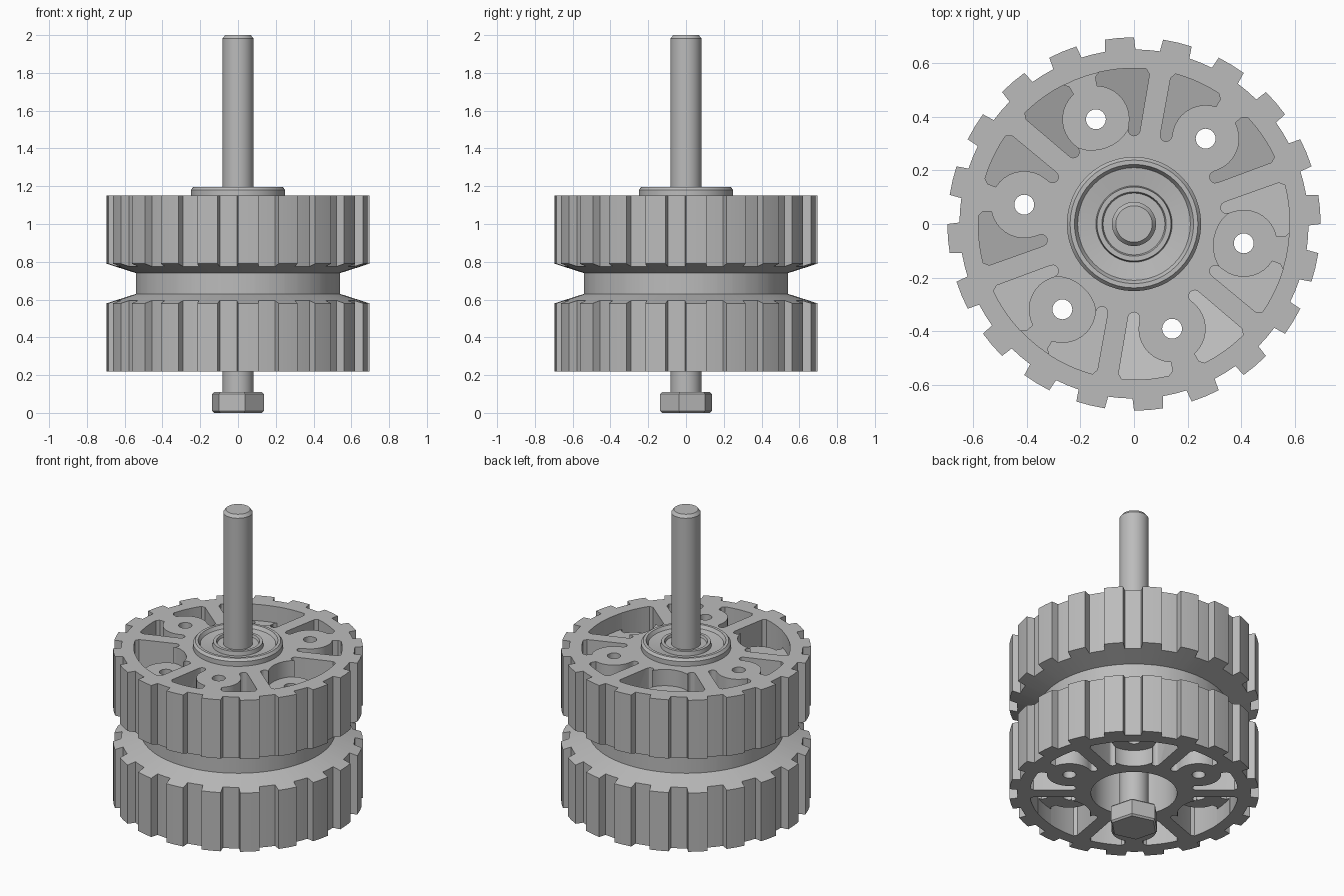
import bpy, bmesh
from math import sin, cos, radians, pi

if "Cube" in bpy.data.objects:
    bpy.data.objects.remove(bpy.data.objects["Cube"], do_unlink=True)

grey = bpy.data.materials.new("plain grey")
grey.use_nodes = True
COLOUR = (0.5, 0.5, 0.5, 1)
grey.diffuse_color = COLOUR
grey.node_tree.nodes["Principled BSDF"].inputs["Base Color"].default_value = COLOUR

MID = 0.685      # height of the groove centre
FACE = 0.465     # half thickness of the wheel
RIM = 0.695
CORE = 0.54
HOLE_R = 0.415   # distance of the bolt holes from the axis


def polar(r, deg, cx=0, cy=0):
    return (cx + r * cos(radians(deg)), cy + r * sin(radians(deg)))


def arc(r, a, b, n, cx=0, cy=0):
    return [polar(r, a + (b - a) * i / (n - 1), cx, cy) for i in range(n)]


def finish(name, bm):
    bmesh.ops.recalc_face_normals(bm, faces=bm.faces[:])
    mesh = bpy.data.meshes.new(name)
    bm.to_mesh(mesh)
    bm.free()
    mesh.materials.append(grey)
    ob = bpy.data.objects.new(name, mesh)
    bpy.context.collection.objects.link(ob)
    return ob


def loft(bm, rings):
    """Skin a stack of equal-length closed rings and cap both ends."""
    loops = [[bm.verts.new(p) for p in ring] for ring in rings]
    n = len(loops[0])
    for low, high in zip(loops, loops[1:]):
        for i in range(n):
            j = (i + 1) % n
            bm.faces.new((low[i], low[j], high[j], high[i]))
    bm.faces.new(loops[0][::-1])
    bm.faces.new(loops[-1])


def lathe(bm, profile, n=48, turn=0, cx=0, cy=0):
    loft(bm, [[(*polar(r, turn + 360 * i / n, cx, cy), z) for i in range(n)]
              for r, z in profile])


def prism(bm, outline, angle, side, floor):
    """Vertical cutter from a floor(x) height out past the wheel face."""
    c, s = cos(radians(angle)), sin(radians(angle))
    low, high = [], []
    for x, y in outline:
        px, py = x * c - y * s, x * s + y * c
        low.append((px, py, MID + side * floor(x)))
        high.append((px, py, MID + side * (FACE + 0.04)))
    loft(bm, [low, high])


def cut(target, cutter):
    cutter.hide_render = True
    mod = target.modifiers.new("cut", 'BOOLEAN')
    mod.operation = 'DIFFERENCE'
    mod.solver = 'EXACT'
    mod.object = cutter
    bpy.context.view_layer.objects.active = target
    bpy.ops.object.modifier_apply(modifier=mod.name)
    bpy.data.objects.remove(cutter, do_unlink=True)


def smooth(ob):
    bpy.ops.object.select_all(action='DESELECT')
    ob.select_set(True)
    bpy.context.view_layer.objects.active = ob
    bpy.ops.object.shade_smooth_by_angle(angle=radians(25))


# Toothed wheel with a V groove round the middle
tooth = []
for k in range(20):
    a = 4.5 + 18 * k
    tooth += arc(RIM, a - 4.5, a + 4.5, 3) + arc(0.65, a + 5, a + 13, 3)
core = []
for x, y in tooth:
    f = CORE / (x * x + y * y) ** 0.5
    core.append((x * f, y * f))


def cone(p):
    return 0.055 + ((p[0] ** 2 + p[1] ** 2) ** 0.5 - CORE) * 0.32


bm = bmesh.new()
half = [[(*p, FACE) for p in tooth],
        [(*p, cone(p)) for p in tooth],
        [(*p, 0.055) for p in core]]
loft(bm, [[(x, y, MID - h) for x, y, h in ring] for ring in half]
     + [[(x, y, MID + h) for x, y, h in ring] for ring in reversed(half)])
wheel = finish("wheel", bm)

# Lightening pockets: mirrored pairs about every bolt hole, on both faces
pocket = (arc(0.022, 120, 300, 7, 0.329, 0.12)
          + arc(0.125, 118, 22, 10, HOLE_R, 0)
          + [polar(0.565, 5.3)] + arc(0.58, 7, 24.5, 6) + [polar(0.56, 25.9)])
mirrored = [(x, -y) for x, y in pocket]
bm = bmesh.new()
for side in (1, -1):
    for k in range(6):
        for outline in (pocket, mirrored):
            prism(bm, outline, 50 + 60 * k, side, lambda x: 0.035 + (x - 0.33) * 0.32)
cut(wheel, finish("pocket_cutter", bm))

# Lowered bosses at alternate holes, staggered between the two faces
recess = [(HOLE_R + 0.112 * cos(radians(a)), 0.135 * sin(radians(a)))
          for a in range(70, 291, 11)] + arc(0.579, -12, 12, 6)
bm = bmesh.new()
for side, start in ((1, 110), (-1, 50)):
    for k in range(3):
        prism(bm, recess, start + 120 * k, side, lambda x: FACE - 0.1)
cut(wheel, finish("recess_cutter", bm))

# Through holes
bm = bmesh.new()
for k in range(6):
    cx, cy = polar(HOLE_R, 50 + 60 * k)
    lathe(bm, [(0.037, 0), (0.037, 1.5)], 24, 0, cx, cy)
cut(wheel, finish("hole_cutter", bm))

# Stepped central bore
bm = bmesh.new()
lathe(bm, [(0.24, 0.1), (0.24, 0.48), (0.2, 0.48), (0.2, 0.93),
           (0.22, 0.93), (0.22, 1.3)])
cut(wheel, finish("bore_cutter", bm))
smooth(wheel)

# Flanged bearing
bm = bmesh.new()
lathe(bm, [(0.075, 0.935), (0.219, 0.935), (0.219, 1.151), (0.25, 1.151),
           (0.25, 1.18), (0.238, 1.195), (0.222, 1.195), (0.21, 1.175),
           (0.142, 1.165), (0.138, 1.19), (0.12, 1.19), (0.115, 1.175),
           (0.075, 1.175)])
smooth(finish("bearing", bm))

# Axle bolt: shank with chamfered tip, and hexagonal head
bm = bmesh.new()
lathe(bm, [(0.082, 0.1), (0.082, 1.982), (0.068, 2.0)])
smooth(finish("axle_shank", bm))

bm = bmesh.new()
lathe(bm, [(0.132, 0), (0.142, 0.01), (0.142, 0.1), (0.132, 0.11)], 6, 45)
finish("axle_head", bm)
